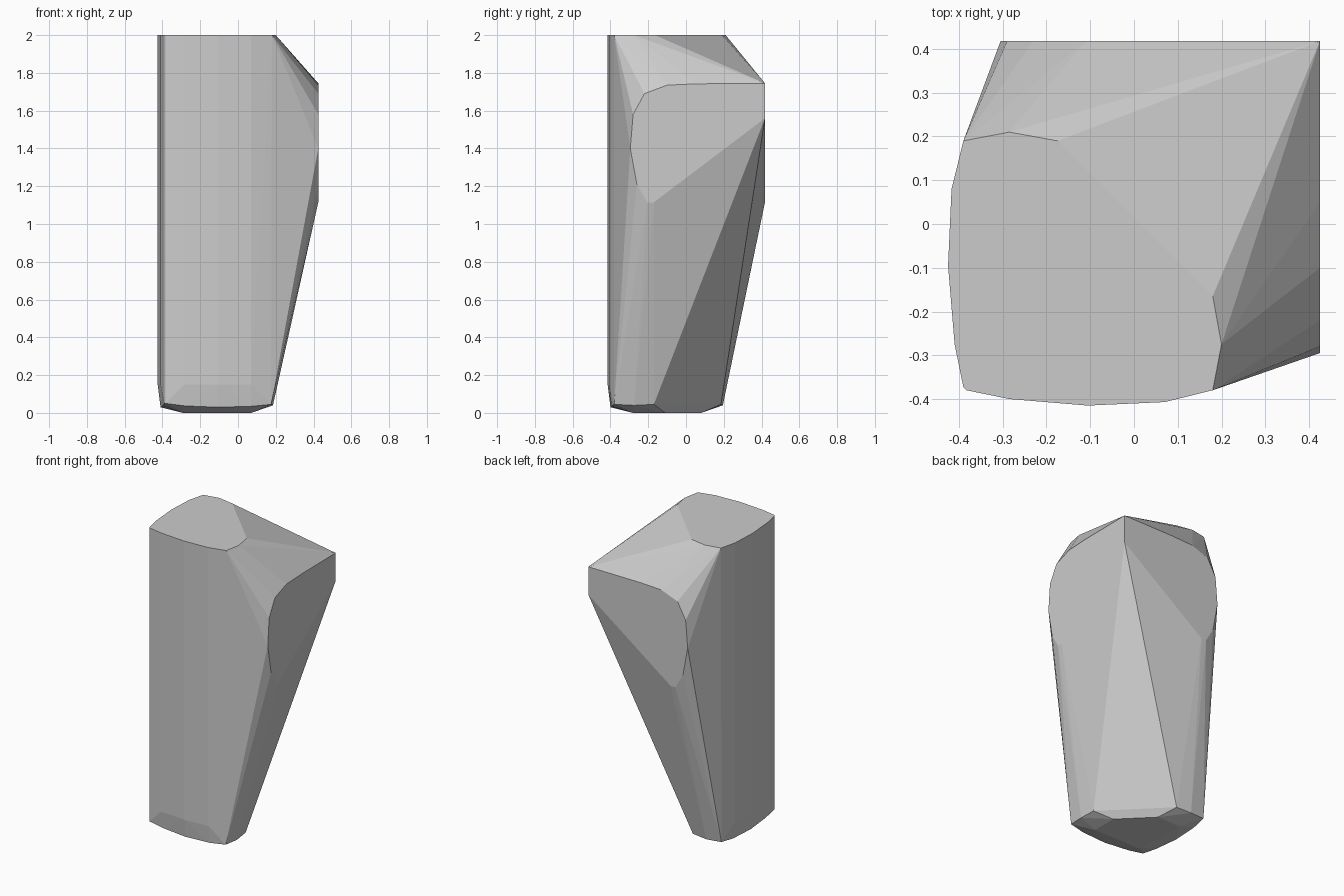
import bpy, bmesh


def mirrored(points):
    # The body is symmetric across the diagonal plane between right and back
    return points + [(y - 0.01, min(x + 0.01, 0.418), z) for x, y, z in points]


# Half of the column outline: front wall, corner and right side
outline = [(-0.39, -0.373), (-0.285, -0.40), (-0.105, -0.415), (0.07, -0.407),
           (0.18, -0.38), (0.20, -0.275), (0.18, -0.165)]
points = mirrored([(x, y, 2.0) for x, y in outline])

# Lower rim of the straight walls
points += mirrored([(-0.285, -0.40, 0.15), (-0.105, -0.415, 0.15), (0.07, -0.407, 0.15),
                    (-0.39, -0.373, 0.05), (0.175, -0.38, 0.045),
                    (0.185, -0.275, 0.04), (0.175, -0.17, 0.045)])

# Chamfered foot
points += mirrored([(-0.28, -0.388, 0.037), (-0.105, -0.40, 0.03), (0.07, -0.395, 0.035),
                    (0.07, -0.28, 0.0), (0.07, -0.11, 0.0), (-0.28, -0.28, 0.0)])

# Flared flat side at the top (mirrored to the back)
flare = [(0.05, 1.742), (-0.10, 1.735), (-0.22, 1.69), (-0.28, 1.58),
         (-0.295, 1.40), (-0.26, 1.21), (-0.205, 1.115), (-0.17, 1.115)]
points += mirrored([(0.425, y, z) for y, z in flare])

# Sharp back right corner
points += [(0.425, 0.418, 1.745), (0.425, 0.418, 1.56)]

# Faceted shell around all outlines
bm = bmesh.new()
for p in points:
    bm.verts.new(p)
hull = bmesh.ops.convex_hull(bm, input=bm.verts)
loose = [v for v in bm.verts if not v.link_faces]
bmesh.ops.delete(bm, geom=loose, context='VERTS')
bmesh.ops.recalc_face_normals(bm, faces=bm.faces)
mesh = bpy.data.meshes.new("faceted_body")
bm.to_mesh(mesh)
bm.free()
body = bpy.data.objects.new("faceted_body", mesh)
bpy.context.collection.objects.link(body)
